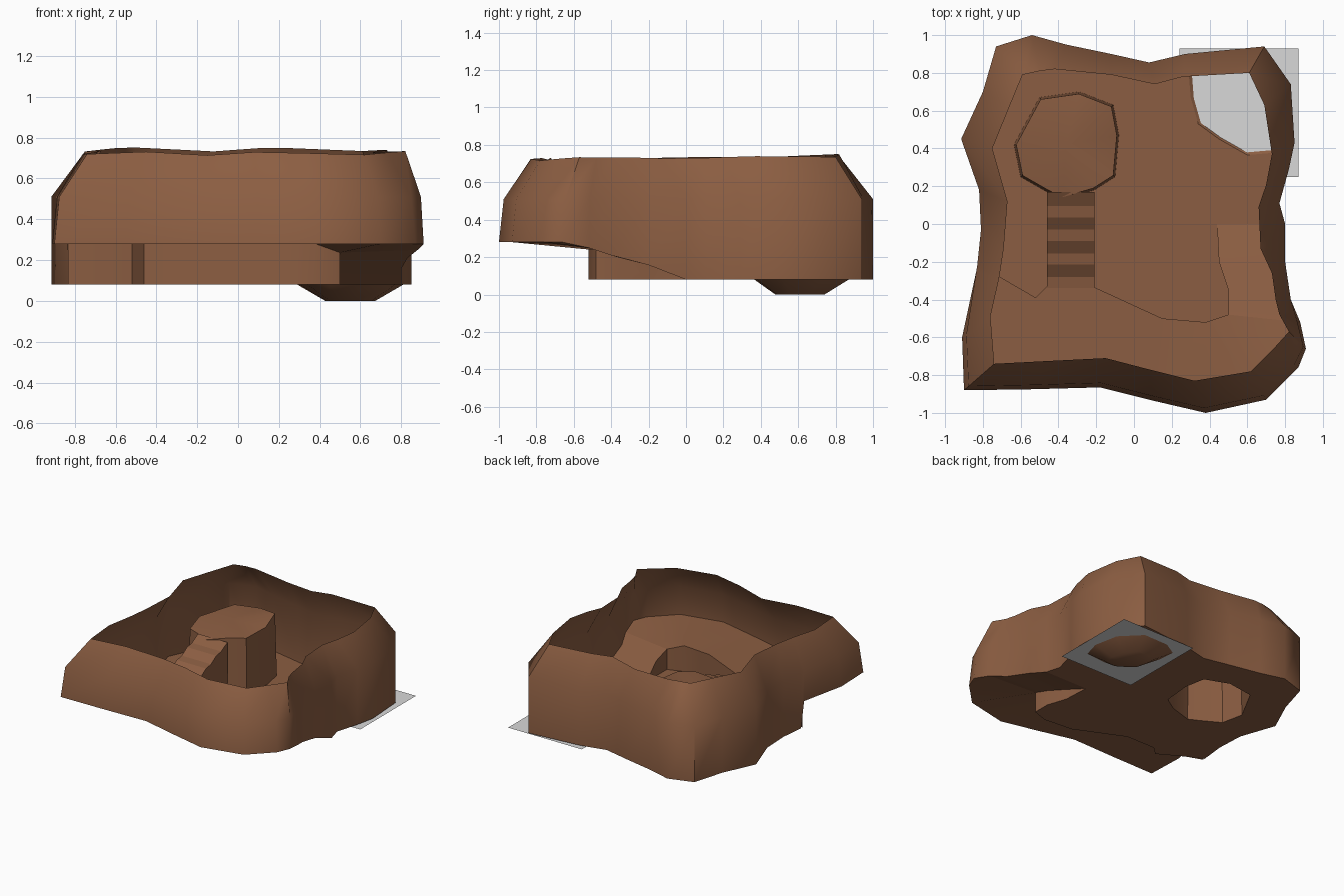
import bpy, bmesh, math
from mathutils import Vector

if "Cube" in bpy.data.objects:
    bpy.data.objects.remove(bpy.data.objects["Cube"])


def material(name, rgb):
    m = bpy.data.materials.new(name)
    m.diffuse_color = (*rgb, 1)
    m.use_nodes = True
    m.node_tree.nodes["Principled BSDF"].inputs["Base Color"].default_value = m.diffuse_color
    return m


ROCK = material("brown rock", (0.26, 0.111, 0.054))
GREY = material("pale grey", (0.69, 0.69, 0.69))


def finish(name, bm, mat, angle=45):
    me = bpy.data.meshes.new(name)
    bm.to_mesh(me)
    bm.free()
    ob = bpy.data.objects.new(name, me)
    bpy.context.collection.objects.link(ob)
    me.materials.append(mat)
    if angle:
        bpy.ops.object.select_all(action='DESELECT')
        ob.select_set(True)
        bpy.context.view_layer.objects.active = ob
        bpy.ops.object.shade_smooth_by_angle(angle=math.radians(angle))
    return ob


def skin(bm, rows, closed=True):
    """Quads between consecutive rows of points; returns vertex rows."""
    vs = [[bm.verts.new(p) for p in r] for r in rows]
    n = len(rows[0])
    for a, b in zip(vs, vs[1:]):
        for i in range(n if closed else n - 1):
            j = (i + 1) % n
            bm.faces.new((a[i], a[j], b[j], b[i]))
    return vs


def sheet(name, loops, mat):
    """Flat sheet from an outer loop and optional hole loops."""
    bm = bmesh.new()
    edges = []
    for lp in loops:
        v = [bm.verts.new(p) for p in lp]
        edges += [bm.edges.new((v[i], v[(i + 1) % len(v)])) for i in range(len(v))]
    bmesh.ops.triangle_fill(bm, use_beauty=True, edges=edges, normal=(0, 0, 1))
    bm.normal_update()
    for f in bm.faces:
        if f.normal.z < 0:
            f.normal_flip()
    return finish(name, bm, mat)


HIGH, LOW = 0.28, 0.08
SLOPE = [(-0.66, .28), (-0.52, .25), (-0.37, .2), (-0.17, .15), (-0.04, .09), (0, .08)]


def slope_z(y):
    if y <= SLOPE[0][0]:
        return HIGH
    for (a, za), (b, zb) in zip(SLOPE, SLOPE[1:]):
        if y <= b:
            return za + (zb - za) * (y - a) / (b - a)
    return LOW


def floor_z(x, y):
    if x > 0.43:
        return slope_z(y)
    return HIGH if y < -0.24 else LOW


# Outline of the cave wall: outer x, y then rim x, y (counter-clockwise)
WALL = [
    (-.90, -.88, -.74, -.74), (-.55, -.875, -.45, -.725), (-.18, -.865, -.15, -.71),
    (.10, -.935, .08, -.77), (.38, -1.0, .32, -.83), (.70, -.93, .62, -.78),
    (.87, -.76, .73, -.67), (.91, -.66, .82, -.57), (.88, -.52, .77, -.48),
    (.83, -.40, .75, -.40), (.80, -.20, .73, -.26), (.80, 0, .67, -.13),
    (.77, .11, .66, .09), (.82, .29, .70, .21), (.85, .43, .73, .37),
    (.83, .74, .69, .63), (.69, .94, .61, .80), (.27, .90, .26, .78),
    (.08, .855, .11, .74), (-.12, .90, -.12, .79), (-.36, .95, -.42, .82),
    (-.54, 1.0, -.50, .81), (-.73, .94, -.59, .79), (-.80, .70, -.66, .62),
    (-.915, .45, -.75, .40), (-.82, .18, -.67, .12), (-.81, -.03, -.69, -.13),
    (-.83, -.22, -.71, -.26), (-.835, -.25, -.715, -.29), (-.91, -.60, -.76, -.49)]

base = [(x, y, floor_z(x, y)) for x, y, _, _ in WALL]
mid, rim = [], []
for x, y, u, v in WALL:
    t = 0.15 if y < -0.5 else 0.0
    mid.append((x + (u - x) * t, y + (v - y) * t, 0.51))
    rim.append((u, v, 0.732 + 0.012 * v + 0.01 * math.sin(9 * u)))
bm = bmesh.new()
skin(bm, [base, mid, rim])
finish("cave_wall", bm, ROCK)

# Cliff between the high ledge and the low floor
EDGE = [(-.833, -.235), (-.71, -.28), (-.52, -.39), (-.46, -.33), (-.22, -.33), (.15, -.5),
        (.38, -.52), (.5, -.48), (.5, -.35), (.45, -.2), (.44, 0)]
cliff_top = [(x, y, floor_z(x, y) if x > 0.43 else HIGH) for x, y in EDGE]
cliff_low = [(x, y, LOW) for x, y in EDGE]
bm = bmesh.new()
skin(bm, [cliff_top, cliff_low], closed=False)
finish("cliff", bm, ROCK)

# High ledge along the front
sheet("high_ledge", [base[28:] + base[:9] + cliff_top[7:0:-1]], ROCK)

# Earth slope on the right, from ledge to low floor
bm = bmesh.new()
skin(bm, [cliff_top[7:], base[8:12]], closed=False)
bmesh.ops.reverse_faces(bm, faces=[f for f in bm.faces if f.normal.z < 0])
finish("slope", bm, ROCK)

# Low floor with holes for the pit and the pillar
PIT = [(.77, .38), (.60, .365), (.45, .45), (.34, .53), (.30, .67), (.29, .80),
       (.40, .865), (.62, .87), (.77, .72), (.81, .52)]
PILLAR = [(-.5, .67, .515), (-.29, .70, .53), (-.11, .63, .56), (-.08, .47, .52),
          (-.10, .25, .51), (-.21, .18, .51), (-.38, .13, .47), (-.46, .17, .475),
          (-.60, .25, .457), (-.635, .42, .48)]
pit_top = [(x, y, LOW) for x, y in PIT]
pillar_low = [(x, y, LOW) for x, y, _ in PILLAR]
sheet("low_floor", [base[11:28] + cliff_low[1:], pit_top, pillar_low], ROCK)

# Pit bowl
bm = bmesh.new()
bottom = [(.55 + (x - .55) * .47, .6 + (y - .6) * .52, 0) for x, y in PIT]
rows = skin(bm, [pit_top, bottom])
bm.faces.new(rows[-1])
finish("pit", bm, ROCK)

# Pool surface plate
bm = bmesh.new()
skin(bm, [[(.24, .25, .07), (.87, .25, .07)], [(.24, .93, .07), (.87, .93, .07)]], closed=False)
finish("pool_surface", bm, GREY, 0)

# Pillar with a lumpy top, open below
bm = bmesh.new()
top = [(-.35 + (x + .35) * .96, .42 + (y - .42) * .96, z) for x, y, z in PILLAR]
rows = skin(bm, [pillar_low, top])
centre = bm.verts.new((-.36, .42, .53))
for i, v in enumerate(rows[1]):
    bm.faces.new((v, rows[1][(i + 1) % len(top)], centre))
finish("pillar", bm, ROCK, 35)

# Worn stairs from the ledge up to the pillar
bm = bmesh.new()
profile = []
y, z = -.34, HIGH
for i in range(4):
    profile += [(y, z), (y + .06, z + .01)]
    y, z = y + .125, z + .051
profile.append((.17, .485))
skin(bm, [[(x, a, h) for a, h in pts] for x, pts in (
    (-.46, [(a, LOW) for a, _ in profile]), (-.46, profile), (-.21, profile),
    (-.21, [(a, LOW) for a, _ in profile]))], closed=False)
bmesh.ops.recalc_face_normals(bm, faces=bm.faces)
finish("stairs", bm, ROCK, 15)
